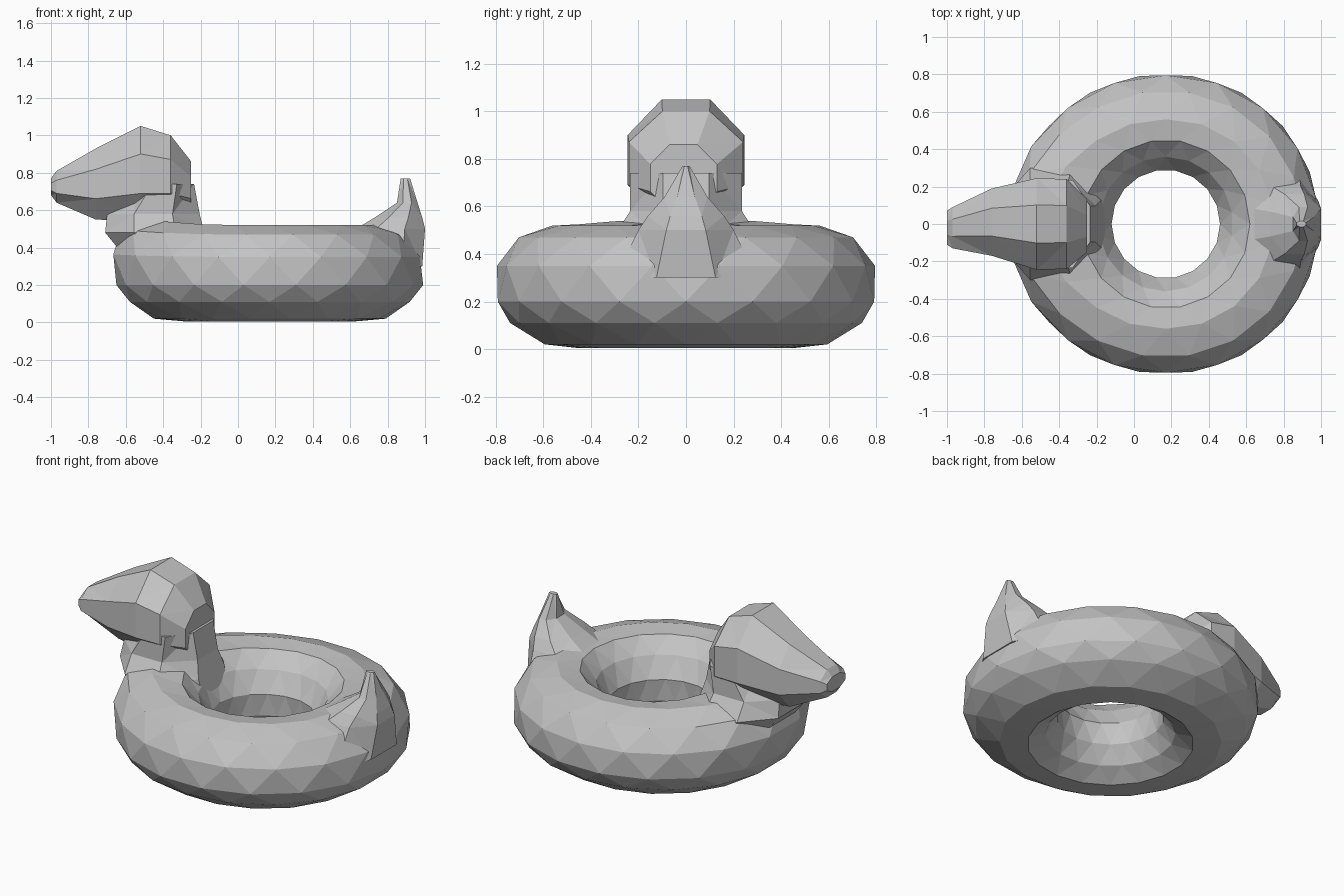
import bpy, bmesh, math
from mathutils import Vector

cube = bpy.data.objects.get("Cube")
if cube:
    bpy.data.objects.remove(cube, do_unlink=True)

grey = bpy.data.materials.new("soft_grey")
grey.use_nodes = True
colour = (0.55, 0.55, 0.55, 1)
grey.diffuse_color = colour
grey.node_tree.nodes["Principled BSDF"].inputs["Base Color"].default_value = colour


def finish(name, bm):
    """Triangulate, fix normals and turn the bmesh into a flat-shaded object."""
    bmesh.ops.triangulate(bm, faces=bm.faces[:])
    bmesh.ops.recalc_face_normals(bm, faces=bm.faces[:])
    mesh = bpy.data.meshes.new(name)
    bm.to_mesh(mesh)
    bm.free()
    mesh.materials.append(grey)
    obj = bpy.data.objects.new(name, mesh)
    bpy.context.collection.objects.link(obj)
    return obj


def loft(name, sections, place, sides=8):
    """Skin octagons; each section is (station, low, high, half width, shift)."""
    bm = bmesh.new()
    rings = []
    grow = 1 / math.cos(math.pi / sides)
    for station, low, high, half, shift in sections:
        ring = []
        for k in range(sides):
            a = (k + 0.5) * math.tau / sides
            along = (low + high) / 2 + (high - low) / 2 * grow * math.sin(a)
            across = shift + half * grow * math.cos(a)
            ring.append(bm.verts.new(place(station, along, across)))
        rings.append(ring)
    for a, b in zip(rings, rings[1:]):
        for k in range(sides):
            n = (k + 1) % sides
            bm.faces.new((a[k], a[n], b[n], b[k]))
    bm.faces.new(rings[0])
    bm.faces.new(rings[-1])
    return finish(name, bm)


def lying(x, z, y):
    return Vector((x, y, z))


def standing(z, x, y):
    return Vector((x, y, z))


# Inflated ring: staggered rows of triangles around a rounded section (radius, height)
section = [(.80, .20), (.795, .35), (.71, .47), (.56, .52), (.45, .505), (.36, .42),
           (.29, .30), (.295, .17), (.36, .07), (.46, .005), (.60, .02), (.74, .11)]
count, centre_x = 18, 0.17
bm = bmesh.new()
rows = []
for j, (r, z) in enumerate(section):
    row = []
    for i in range(count):
        a = (i + 0.5 * (j % 2)) * math.tau / count
        chest = max(0, -math.cos(a)) ** 4
        lift = max(0, (z - 0.2) / 0.32)
        radius = r + (0.02 + 0.08 * chest * lift if r > 0.5 else 0) * abs(math.cos(a))
        row.append(bm.verts.new((centre_x + radius * math.cos(a),
                                 radius * math.sin(a), z + 0.03 * chest * lift)))
    rows.append(row)
for j, a in enumerate(rows):
    b = rows[(j + 1) % len(rows)]
    for i in range(count):
        n = (i + 1) % count
        if j % 2 == 0:
            bm.faces.new((a[i], a[n], b[i]))
            bm.faces.new((a[n], b[n], b[i]))
        else:
            bm.faces.new((a[i], a[n], b[n]))
            bm.faces.new((a[i], b[n], b[i]))
finish("swim_ring", bm)

# Head tapering forward into the bill
loft("head_and_bill", [
    (-1.00, .68, .77, .09, -.02),
    (-.97, .64, .81, .11, -.02),
    (-.76, .55, .93, .18, .01),
    (-.52, .54, 1.05, .245, 0),
    (-.36, .56, 1.00, .24, 0),
    (-.25, .58, .86, .14, -.01)], lying)

# Neck rising out of the ring
loft("neck", [
    (.32, -.58, -.14, .28, 0),
    (.48, -.71, -.18, .30, 0),
    (.58, -.70, -.205, .235, 0),
    (.74, -.55, -.235, .235, 0)], standing)

# Pointed upright tail
loft("tail", [
    (.30, .62, .985, .30, 0),
    (.50, .63, 1.00, .20, 0),
    (.56, .73, .985, .16, 0),
    (.64, .85, .96, .09, 0),
    (.77, .87, .92, .015, 0)], standing)
